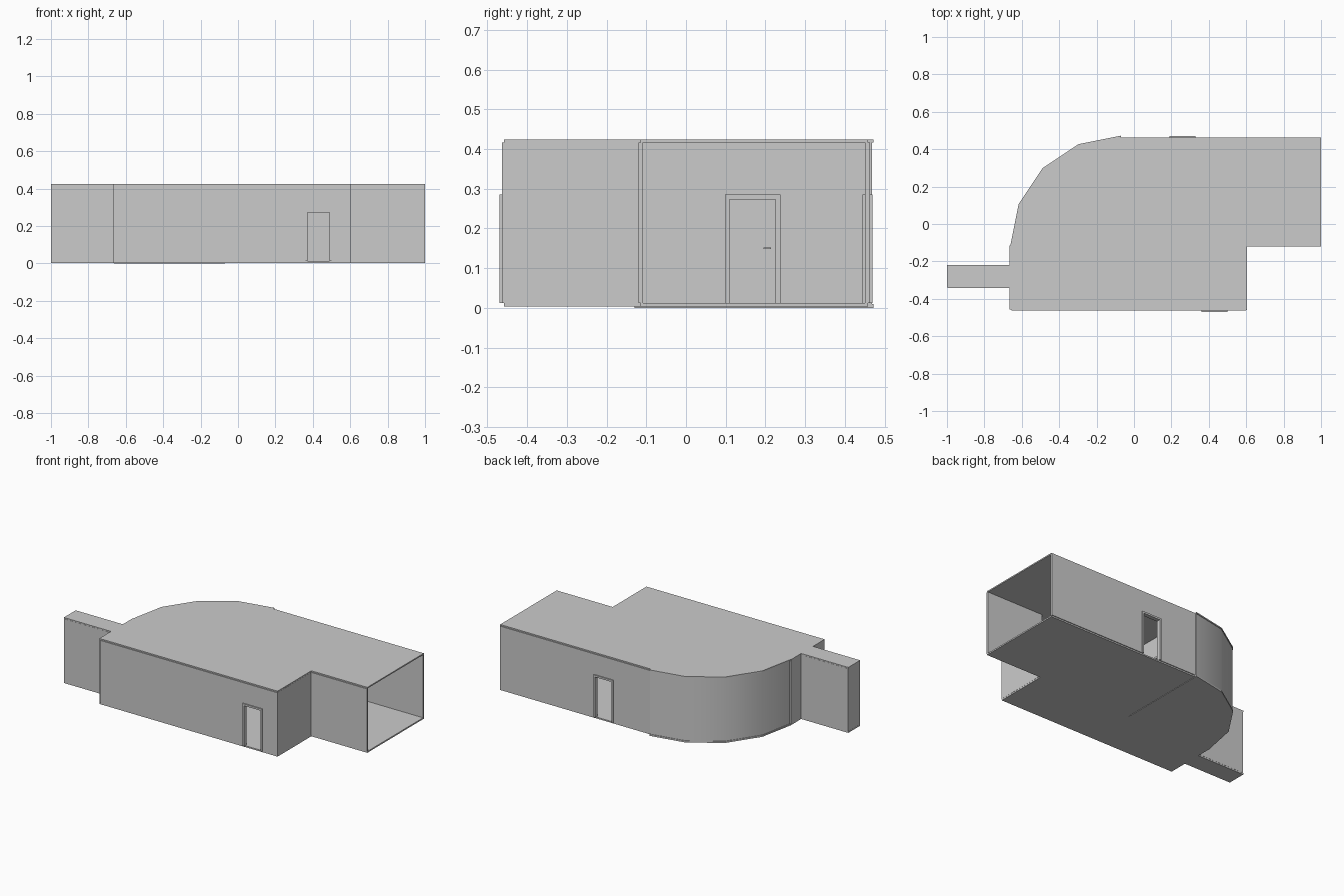
import bpy, bmesh, math
from mathutils import Vector, Matrix

if "Cube" in bpy.data.objects:
    bpy.data.objects.remove(bpy.data.objects["Cube"])

FLOOR, CEIL, TOP = 0.012, 0.416, 0.424   # wall foot, wall head, roof height
THICK = 0.012                            # wall thickness
DOOR_W, DOOR_H = 0.14, 0.285             # outer size of a door frame
TRIM = 0.012                             # visible width of the frame


def prism(name, pts, depth, matrix=Matrix(), smooth=False):
    """Extrude a flat outline by depth along its local z, then place it."""
    bm = bmesh.new()
    face = bm.faces.new([bm.verts.new((x, y, 0)) for x, y in pts])
    new = bmesh.ops.extrude_face_region(bm, geom=[face])["geom"]
    bmesh.ops.translate(bm, vec=(0, 0, depth),
                        verts=[v for v in new if isinstance(v, bmesh.types.BMVert)])
    bm.transform(matrix)
    bmesh.ops.recalc_face_normals(bm, faces=bm.faces)
    mesh = bpy.data.meshes.new(name)
    bm.to_mesh(mesh)
    bm.free()
    ob = bpy.data.objects.new(name, mesh)
    bpy.context.collection.objects.link(ob)
    if smooth:
        bpy.ops.object.select_all(action='DESELECT')
        bpy.context.view_layer.objects.active = ob
        ob.select_set(True)
        bpy.ops.object.shade_smooth_by_angle(angle=math.radians(35))
    return ob


def slab(name, pts, z0, z1, smooth=False):
    return prism(name, pts, z1 - z0, Matrix.Translation((0, 0, z0)), smooth)


def upright(name, a, b, pts, depth):
    """Extrude an outline drawn in (distance along a-b, height), centred on the line."""
    along = (Vector(b) - Vector(a)).normalized()
    m = Matrix(((along.x, 0, along.y, a[0]),
                (along.y, 0, -along.x, a[1]),
                (0, 1, 0, 0), (0, 0, 0, 1)))
    return prism(name, pts, depth, m @ Matrix.Translation((0, 0, -depth / 2)))


def arch(d0, d1, h, z=FLOOR):
    return [(d0, z), (d0, h), (d1, h), (d1, z)]


def wall(name, a, b, door=None, head=CEIL):
    """Straight wall; door is the distance from a to the door's middle."""
    length = (Vector(b) - Vector(a)).length
    pts = [(0, FLOOR)]
    if door:
        o0, o1 = door - DOOR_W / 2, door + DOOR_W / 2
        i0, i1 = o0 + TRIM, o1 - TRIM
        pts += arch(i0, i1, DOOR_H - TRIM)
        frame = arch(o0, o1, DOOR_H) + arch(i0, i1, DOOR_H - TRIM)[::-1]
        upright(name + "_door_frame", a, b, frame, 0.026)
    pts += [(length, FLOOR), (length, head), (0, head)]
    upright(name, a, b, pts, THICK)


def arc(r, cx=-0.07, cy=-0.12, n=4):
    return [(cx - r * math.sin(t), cy + r * math.cos(t))
            for t in (math.pi / 2 * i / n for i in range(n + 1))]


# Floor and ceiling: stepped main plan with corridor, plus the rounded corner
plan = [(-0.665, -0.458), (0.602, -0.458), (0.602, -0.115), (1, -0.115),
        (1, 0.458), (-0.07, 0.458), (-0.07, -0.12), (-0.665, -0.12),
        (-0.665, -0.22), (-1, -0.22), (-1, -0.34), (-0.665, -0.34)]
corner = [(-0.07, -0.12)] + arc(0.592)
slab("main_floor", plan, 0.003, FLOOR)
slab("main_ceiling", plan, CEIL, TOP)
slab("corner_floor", [(-0.07, -0.13)] + arc(0.592), 0, 0.010)
slab("corner_ceiling", corner, CEIL, TOP)

# Rounded outer wall
slab("curved_wall", arc(0.588) + arc(0.576)[::-1], 0.010, CEIL, smooth=True)

# Outer walls
wall("front_wall", (-0.655, -0.457), (0.6, -0.457), door=1.085)
wall("back_wall", (-0.07, 0.457), (1, 0.457), door=0.33)
wall("step_side_wall", (0.597, -0.46), (0.597, -0.115))
wall("right_passage_wall", (0.597, -0.114), (1, -0.114))
wall("left_wall_front", (-0.659, -0.455), (-0.659, -0.335))
wall("left_wall_back", (-0.659, -0.225), (-0.659, -0.115))

# Narrow left corridor
wall("corridor_front_wall", (-0.995, -0.335), (-0.655, -0.335))
wall("corridor_back_wall", (-0.995, -0.225), (-0.655, -0.225))
wall("corridor_end_wall", (-0.993, -0.34), (-0.993, -0.22))

# Inner partitions
wall("cross_partition", (-0.078, -0.455), (-0.078, 0.458), door=0.623, head=TOP - 0.001)
wall("corner_partition", (-0.655, -0.112), (-0.078, -0.112), head=TOP - 0.001)

# Closed door leaf with lever handle in the cross partition
upright("door_leaf", (-0.078, 0), (-0.078, 1), arch(0.11, 0.226, DOOR_H - TRIM), 0.006)
upright("door_handle", (-0.078, 0), (-0.078, 1), arch(0.195, 0.214, 0.152, 0.148), 0.022)
